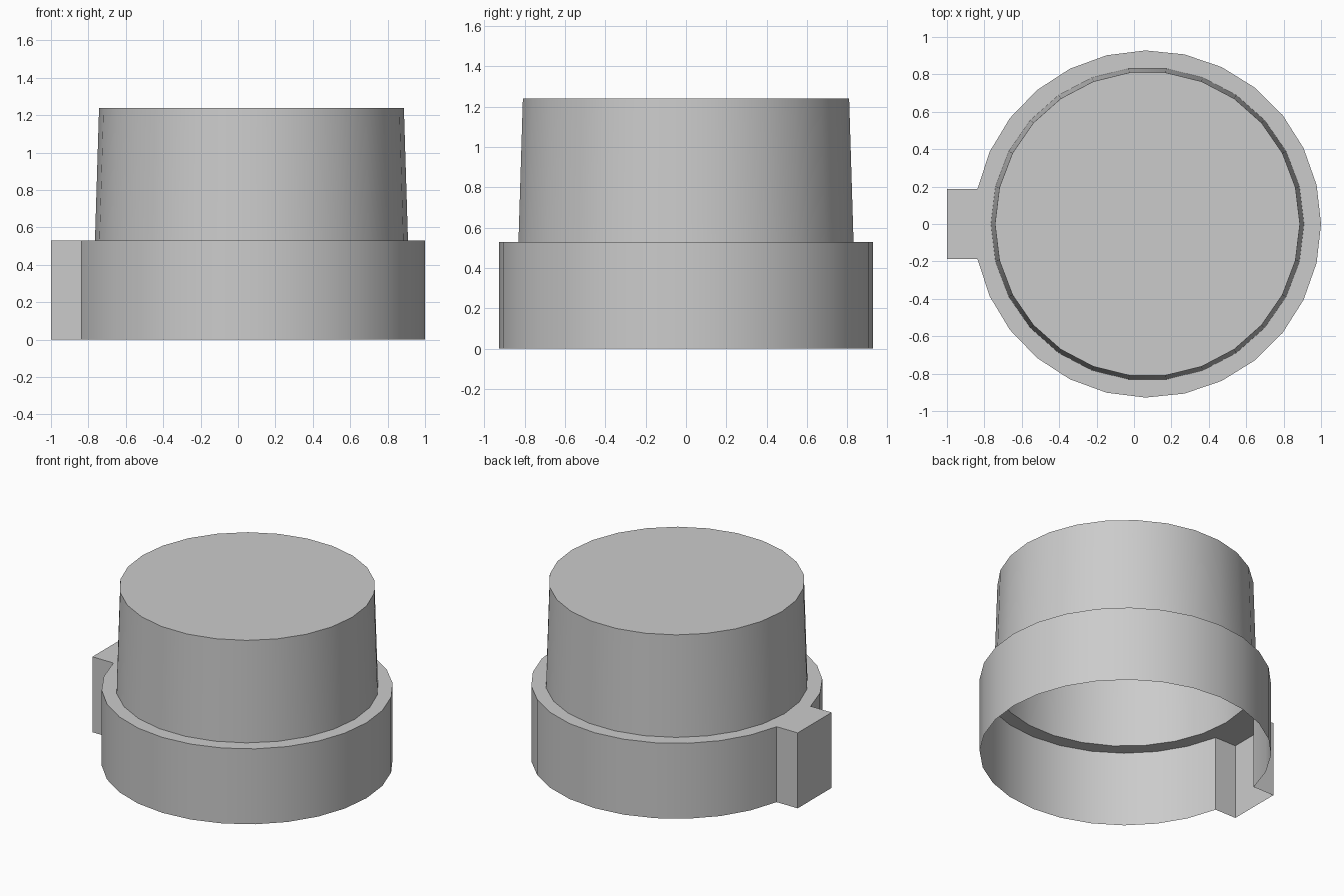
import bpy, bmesh
from math import radians, sin, cos, pi

if "Cube" in bpy.data.objects:
    bpy.data.objects.remove(bpy.data.objects["Cube"])

CX = 0.072           # axis of the round body
Z_LEDGE, Z_TOP = 0.53, 1.24


def arc(radius, start, end, steps, count):
    return [(CX + radius * cos(start + (end - start) * i / steps),
             radius * sin(start + (end - start) * i / steps)) for i in range(count)]


def ring(bm, points, z):
    return [bm.verts.new((x, y, z)) for x, y in points]


def wall(bm, low, high):
    n = len(low)
    for i in range(n):
        j = (i + 1) % n
        bm.faces.new((low[i], low[j], high[j], high[i]))


def loop_edges(bm, verts):
    edges = []
    for a, b in zip(verts, verts[1:] + verts[:1]):
        edges.append(bm.edges.get((a, b)) or bm.edges.new((a, b)))
    return edges


def finish(bm, name):
    mesh = bpy.data.meshes.new(name)
    bm.to_mesh(mesh)
    bm.free()
    obj = bpy.data.objects.new(name, mesh)
    bpy.context.collection.objects.link(obj)
    bpy.ops.object.select_all(action='DESELECT')
    obj.select_set(True)
    bpy.context.view_layer.objects.active = obj
    bpy.ops.object.shade_smooth_by_angle(angle=radians(30))
    return obj


SIDES = 26
tower_low = arc(0.837, 0, 2 * pi, SIDES, SIDES)
tower_high = arc(0.815, 0, 2 * pi, SIDES, SIDES)

# Collar: round skirt opening into a square tab on the left, with a flat ledge on top
a = radians(168.3)
outline = arc(0.928, -a, a, 26, 27)
tab_y = outline[-1][1]
outline += [(-1.0, tab_y), (-1.0, -tab_y)]

bm = bmesh.new()
low, high = ring(bm, outline, 0), ring(bm, outline, Z_LEDGE)
wall(bm, low, high)
hole = ring(bm, tower_low, Z_LEDGE)
fill = bmesh.ops.triangle_fill(bm, edges=loop_edges(bm, high) + loop_edges(bm, hole),
                               use_beauty=True, normal=(0, 0, 1))
for f in fill["geom"]:
    if isinstance(f, bmesh.types.BMFace):
        f.normal_update()
        if f.normal.z < 0:
            f.normal_flip()
finish(bm, "collar_with_tab")

# Cap: hollow, slightly tapered tower closed by a flat lid
bm = bmesh.new()
low, high = ring(bm, tower_low, Z_LEDGE), ring(bm, tower_high, Z_TOP)
wall(bm, low, high)
bm.faces.new(high)
finish(bm, "tapered_cap")
